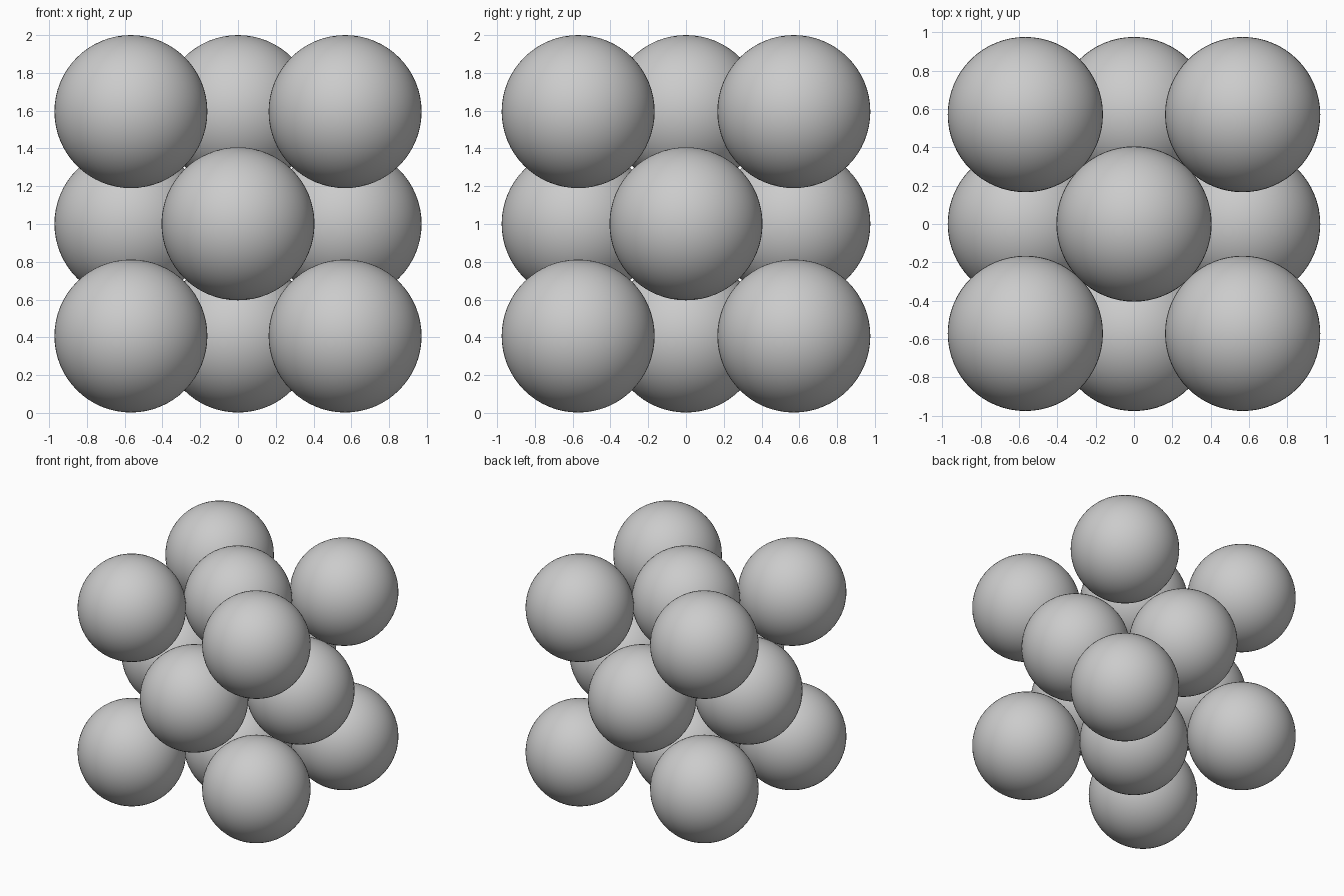
import bpy
from itertools import product

if "Cube" in bpy.data.objects:
    bpy.data.objects.remove(bpy.data.objects["Cube"])

R = 0.405                      # sphere radius
HX, HY, HZ = 0.567, 0.571, 0.594  # half spacing of the cell
CZ = 1.001                     # cell centre height


def ball(name, i, j, k):
    bpy.ops.mesh.primitive_uv_sphere_add(
        segments=64, ring_count=32, radius=R,
        location=(i * HX, j * HY, CZ + k * HZ))
    bpy.ops.object.shade_smooth()
    bpy.context.object.name = name


# eight corner balls of the cell
for i, j, k in product((-1, 1), repeat=3):
    ball("corner_ball", i, j, k)

# six balls at the face centres
for s in (-1, 1):
    ball("side_face_ball", s, 0, 0)
    ball("front_back_face_ball", 0, s, 0)
    ball("top_bottom_face_ball", 0, 0, s)
